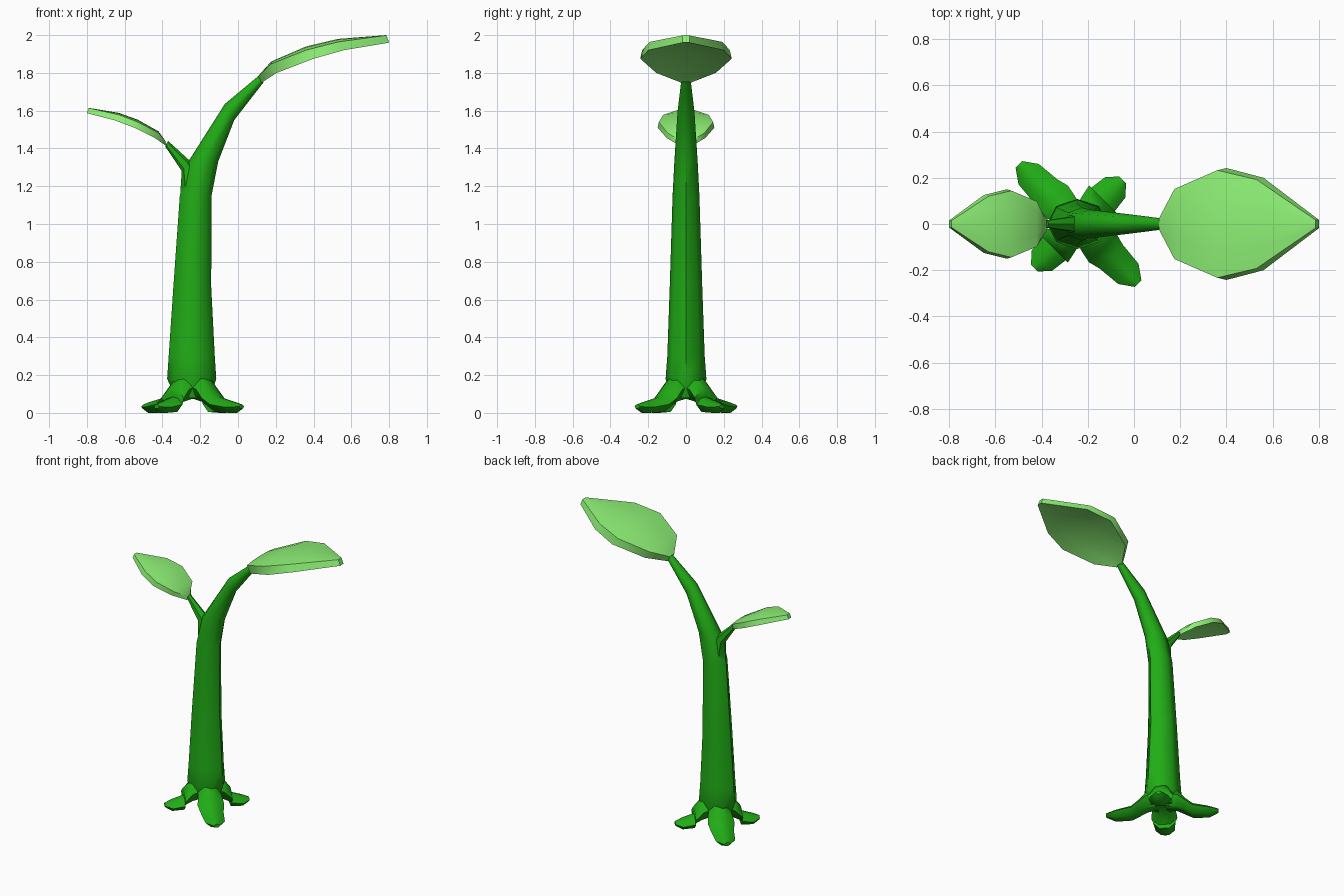
import bpy, bmesh, math
from mathutils import Vector

if "Cube" in bpy.data.objects:
    bpy.data.objects.remove(bpy.data.objects["Cube"])


def material(name, color):
    m = bpy.data.materials.new(name)
    m.diffuse_color = color
    m.use_nodes = True
    m.node_tree.nodes["Principled BSDF"].inputs["Base Color"].default_value = m.diffuse_color
    return m


GREEN = material("stem_green", (0.015, 0.41, 0.008, 1))
LIGHT = material("leaf_green", (0.27, 0.88, 0.18, 1))


def loft(name, rings, mat, angle):
    """Skin a list of equal-length closed rings and cap both ends."""
    bm = bmesh.new()
    vs = [[bm.verts.new(p) for p in ring] for ring in rings]
    n = len(vs[0])
    for a, b in zip(vs, vs[1:]):
        for i in range(n):
            j = (i + 1) % n
            bm.faces.new((a[i], a[j], b[j], b[i]))
    bm.faces.new(vs[0][::-1])
    bm.faces.new(vs[-1])
    bmesh.ops.recalc_face_normals(bm, faces=bm.faces)
    me = bpy.data.meshes.new(name)
    bm.to_mesh(me)
    bm.free()
    me.materials.append(mat)
    ob = bpy.data.objects.new(name, me)
    bpy.context.collection.objects.link(ob)
    bpy.ops.object.select_all(action='DESELECT')
    bpy.context.view_layer.objects.active = ob
    ob.select_set(True)
    bpy.ops.object.shade_smooth_by_angle(angle=math.radians(angle))
    return ob


def stalk(name, sections, sides=8):
    """Sections: left x, left z, right x, right z, half depth in y."""
    rings = []
    for lx, lz, rx, rz, hy in sections:
        mid = Vector((lx + rx, 0, lz + rz)) / 2
        half = Vector((rx - lx, 0, rz - lz)) / 2
        rings.append([mid + half * math.cos(t) + Vector((0, hy * math.sin(t), 0))
                      for t in (2 * math.pi * i / sides for i in range(sides))])
    loft(name, rings, GREEN, 50)


def leaf(name, sections):
    """Sections: top x, top z, bottom x, bottom z, half width."""
    rings = []
    for tx, tz, bx, bz, w in sections:
        arch = 0.08 * w
        rings.append([(tx, -w * .5, tz - arch * .25), (tx, 0, tz), (tx, w * .5, tz - arch * .25),
                      (tx, w * .96, tz - arch), (bx, w, bz),
                      (bx, w * .5, bz + arch), (bx, 0, bz + arch * 1.3), (bx, -w * .5, bz + arch),
                      (bx, -w, bz), (tx, -w * .96, tz - arch)])
    loft(name, rings, LIGHT, 45)


def root(name, angle, length):
    """Flared root: distance out, top z, bottom z, half width."""
    out = Vector((math.cos(angle), math.sin(angle), 0))
    side = Vector((-out.y, out.x, 0))
    k = length / 0.365
    rings = []
    for r, top, bot, w in ((0, .22, .08, .05), (.10, .19, .06, .075), (.15, .125, .035, .085),
                           (.20 * k, .085, .005, .072), (.305 * k, .06, 0.0, .062),
                           (.365 * k, .045, .022, .02)):
        c = Vector((-0.24, 0, 0)) + out * r
        m = (top + bot) / 2
        rings.append([c + side * (s * w) + Vector((0, 0, z)) for s, z in
                      ((-1, m), (-.5, top - (top - m) * .2), (0, top), (.5, top - (top - m) * .2),
                       (1, m), (.45, bot), (-.45, bot))])
    loft(name, rings, GREEN, 50)


# Main stem bending towards the big leaf
stalk("main_stem", [(-.33, .08, -.15, .08, .08), (-.375, .18, -.115, .18, .108),
                    (-.367, .30, -.123, .30, .099), (-.342, .67, -.142, .67, .086),
                    (-.308, 1.15, -.14, 1.15, .071), (-.27, 1.32, -.105, 1.33, .062),
                    (-.07, 1.635, -.02, 1.55, .045), (.11, 1.785, .135, 1.75, .024)])

# Side shoot
stalk("side_shoot", [(-.305, 1.17, -.20, 1.27, .045), (-.298, 1.28, -.255, 1.335, .035),
                     (-.385, 1.41, -.37, 1.44, .018)], 6)

# Four roots, alternating long and short
for i, length in enumerate((.27, .365, .27, .365)):
    root("root_%d" % (i + 1), math.radians(45 + 90 * i), length)

# Leaves
leaf("large_leaf", [(.108, 1.785, .125, 1.748, .025), (.175, 1.86, .205, 1.80, .158),
                    (.36, 1.94, .40, 1.875, .242), (.53, 1.98, .56, 1.92, .20),
                    (.785, 2.0, .80, 1.96, .018)])
leaf("small_leaf", [(-.385, 1.44, -.375, 1.41, .025), (-.42, 1.49, -.44, 1.455, .102),
                    (-.53, 1.552, -.55, 1.51, .15), (-.63, 1.588, -.65, 1.548, .125),
                    (-.79, 1.615, -.80, 1.587, .015)])
